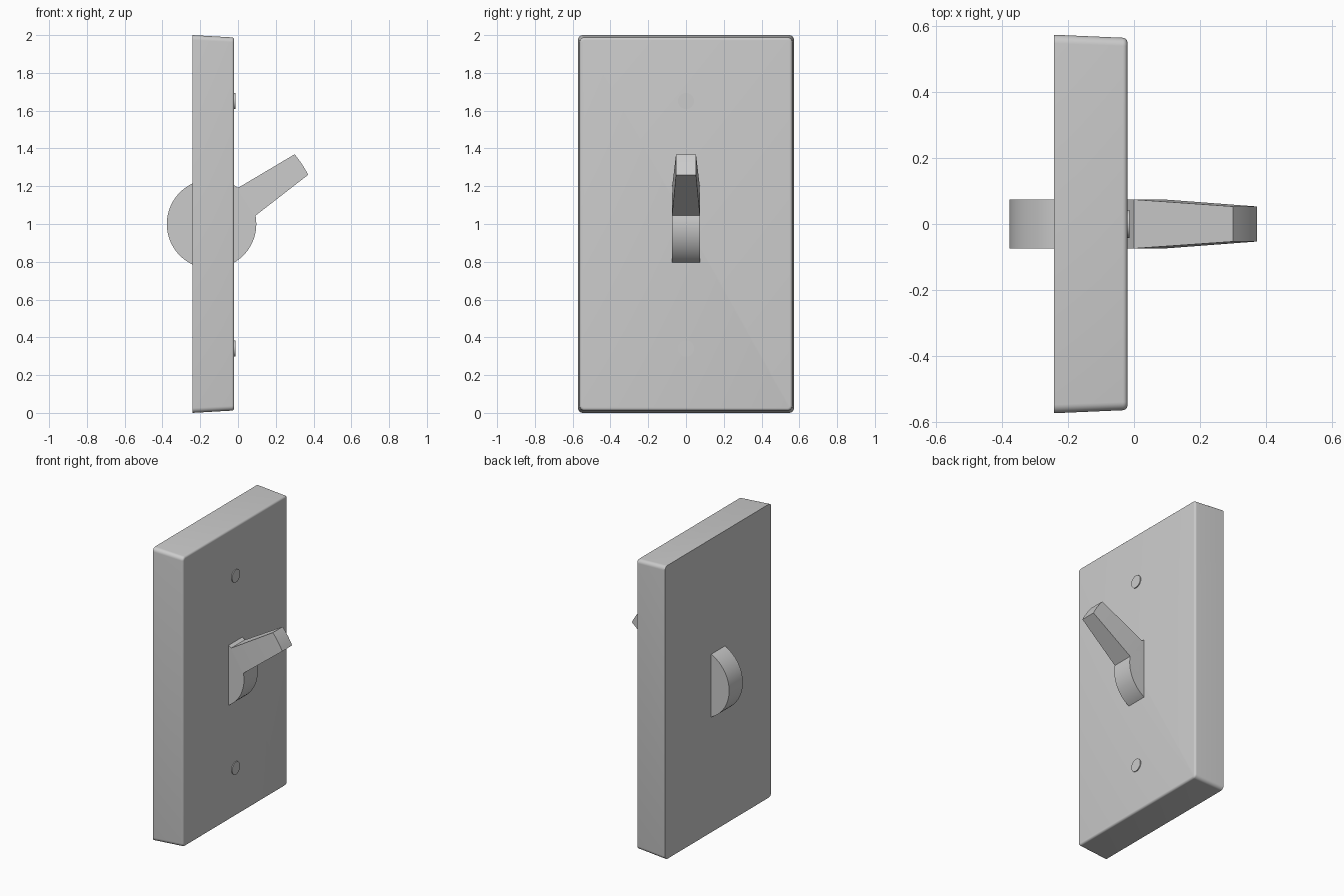
import bpy, bmesh
from math import sin, cos, pi, radians

if "Cube" in bpy.data.objects:
    bpy.data.objects.remove(bpy.data.objects["Cube"])


def finish(name, bm):
    bmesh.ops.recalc_face_normals(bm, faces=bm.faces)
    mesh = bpy.data.meshes.new(name)
    bm.to_mesh(mesh)
    bm.free()
    ob = bpy.data.objects.new(name, mesh)
    bpy.context.collection.objects.link(ob)
    bpy.ops.object.select_all(action='DESELECT')
    ob.select_set(True)
    bpy.context.view_layer.objects.active = ob
    bpy.ops.object.shade_smooth_by_angle(angle=radians(30))
    return ob


def loft(name, rings):
    # closed rings of equal length, bridged and capped
    bm = bmesh.new()
    loops = [[bm.verts.new(p) for p in ring] for ring in rings]
    n = len(loops[0])
    for a, b in zip(loops, loops[1:]):
        for i in range(n):
            j = (i + 1) % n
            bm.faces.new((a[i], a[j], b[j], b[i]))
    bm.faces.new(loops[0])
    bm.faces.new(loops[-1])
    return finish(name, bm)


def rounded_rect(x, hy, hz, r, steps=6):
    pts = []
    for k, (sy, sz) in enumerate(((1, 1), (-1, 1), (-1, -1), (1, -1))):
        for s in range(steps + 1):
            a = (k + s / steps) * pi / 2
            pts.append((x, sy * (hy - r) + r * cos(a), 1 + sz * (hz - r) + r * sin(a)))
    return pts


def disc_ring(x, z, r, n=24):
    return [(x, r * cos(2 * pi * i / n), z + r * sin(2 * pi * i / n)) for i in range(n)]


# wall plate: slight draft toward the front, rounded front rim
EDGE = 0.014
rings = [rounded_rect(-0.242, 0.572, 1.0, 0.026)]
for s in range(6):
    a = s / 5 * pi / 2
    d = EDGE * (1 - cos(a))
    rings.append(rounded_rect(-0.02 - EDGE + EDGE * sin(a), 0.563 - d, 0.988 - d, 0.025 - d))
loft("wall_plate", rings)

# two screw heads
for name, z in (("upper_screw", 1.651), ("lower_screw", 0.341)):
    loft(name, [disc_ring(-0.03, z, 0.043), disc_ring(-0.014, z, 0.043)])

# toggle: round pivot with a tapered lever growing out of its rim
CX, CZ, R, TIP = -0.14, 1.0, 0.237, 0.574


def arc(r, a0, a1, n):
    return [(CX + r * cos(radians(a0 + (a1 - a0) * i / n)),
             CZ + r * sin(radians(a0 + (a1 - a0) * i / n))) for i in range(n + 1)]


bm = bmesh.new()
pivot, tip = arc(R, 53.8, 370.8, 56), arc(TIP, 27, 40, 6)
sides = []
for s in (-1, 1):
    p = [bm.verts.new((x, s * 0.074, z)) for x, z in pivot]
    t = [bm.verts.new((x, s * 0.053, z)) for x, z in tip]
    bm.faces.new(p)
    bm.faces.new([p[0], p[-1]] + t)
    sides.append(p + t)
a, b = sides
for i in range(len(a)):
    j = (i + 1) % len(a)
    bm.faces.new((a[i], a[j], b[j], b[i]))
finish("toggle_lever", bm)
